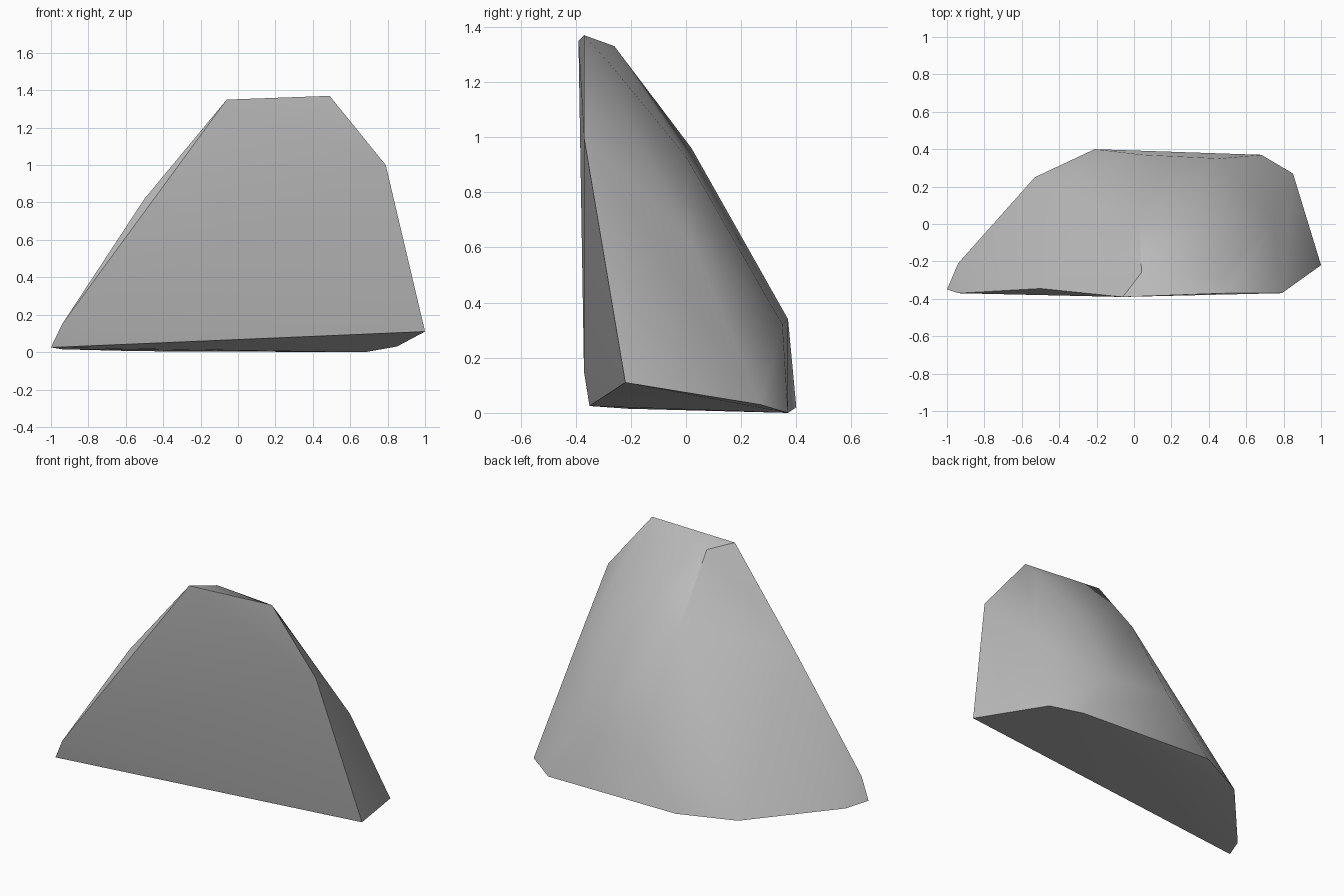
import bpy
import bmesh
import math

cube = bpy.data.objects.get("Cube")
if cube:
    bpy.data.objects.remove(cube, do_unlink=True)

# Plain stone colour
stone = bpy.data.materials.new("stone grey")
stone.use_nodes = True
colour = (0.5, 0.5, 0.5, 1)
stone.diffuse_color = colour
stone.node_tree.nodes["Principled BSDF"].inputs["Base Color"].default_value = colour

# Outline of the underside
base = [(-1, -.35, .025), (-.94, -.21, .015), (-.53, .25, .005), (-.21, .4, .02),
        (.68, .37, 0), (.85, .27, .03), (1, -.22, .11)]
# Corners of the flat cut face at the front
front = [(-.94, -.37, .15), (-.06, -.39, 1.35), (.49, -.37, 1.37), (.79, -.37, 1)]
# Ridges and corners of the sloping back and sides
back = [(.04, -.26, 1.33), (-.5, -.345, .82), (.03, .02, .96), (.48, -.28, 1.27),
        (.42, 0, .93), (.75, .02, .62), (.46, .35, .32), (.05, .37, .34)]

# Rock chunk: a convex skin over the corners
bm = bmesh.new()
for corner in base + front + back:
    bm.verts.new(corner)
hull = bmesh.ops.convex_hull(bm, input=bm.verts)
loose = [v for v in bm.verts if not v.link_faces]
bmesh.ops.delete(bm, geom=loose, context='VERTS')
bmesh.ops.recalc_face_normals(bm, faces=bm.faces)
mesh = bpy.data.meshes.new("rock")
bm.to_mesh(mesh)
bm.free()
mesh.materials.append(stone)
rock = bpy.data.objects.new("rock", mesh)
bpy.context.collection.objects.link(rock)

# Soft facets with crisp outer edges
bpy.ops.object.select_all(action='DESELECT')
rock.select_set(True)
bpy.context.view_layer.objects.active = rock
bpy.ops.object.shade_smooth_by_angle(angle=math.radians(40))
